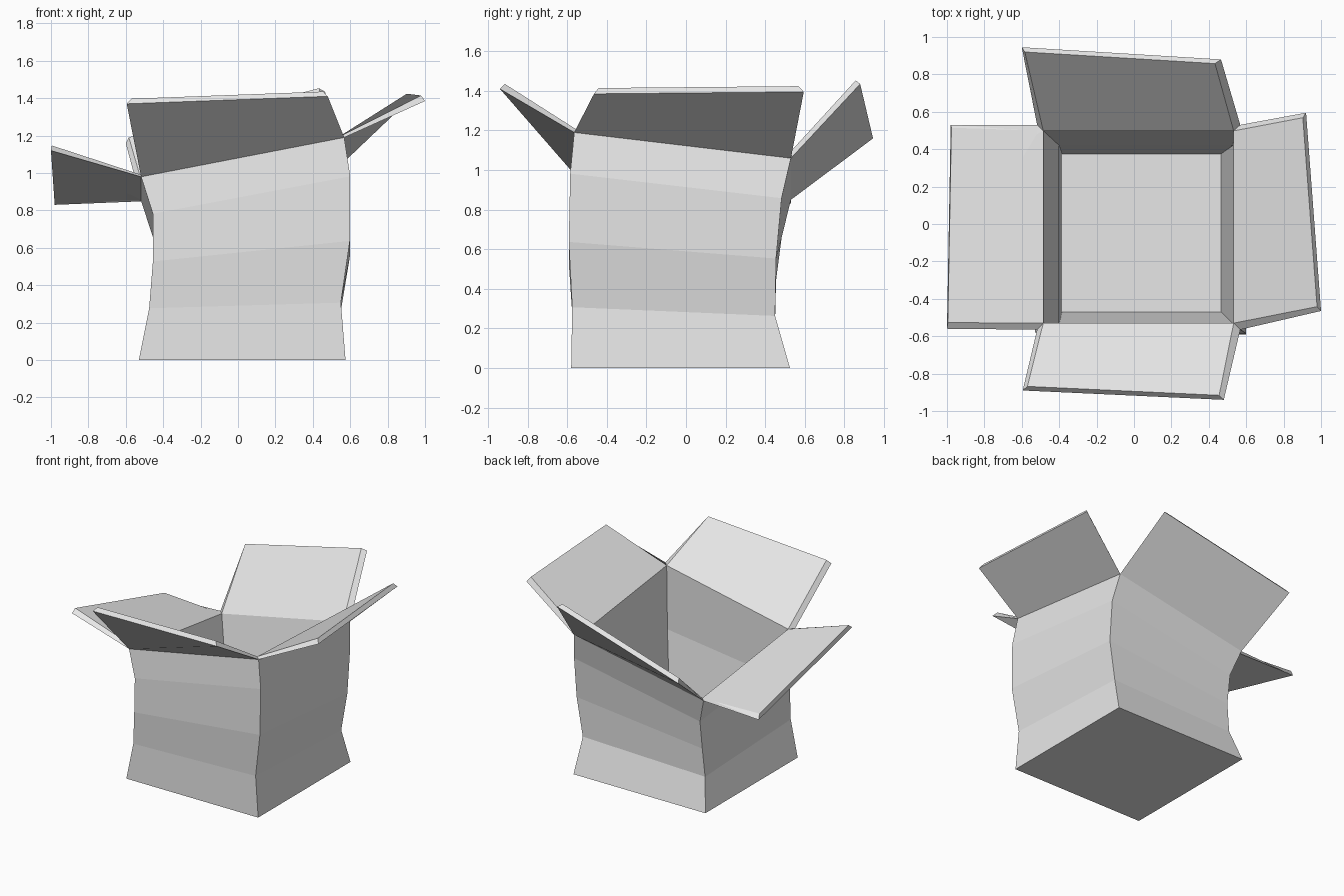
import bpy
import bmesh
from mathutils import Vector

cube = bpy.data.objects.get("Cube")
if cube:
    bpy.data.objects.remove(cube, do_unlink=True)

# Single plain card colour
card = bpy.data.materials.new("card_grey")
card.use_nodes = True
colour = (0.8, 0.8, 0.8, 1)
card.diffuse_color = colour
card.node_tree.nodes["Principled BSDF"].inputs["Base Color"].default_value = colour


def build(name, points, faces):
    """Make a flat-shaded closed object from points and index loops."""
    bm = bmesh.new()
    verts = [bm.verts.new(p) for p in points]
    for face in faces:
        bm.faces.new([verts[i] for i in face])
    bmesh.ops.recalc_face_normals(bm, faces=bm.faces)
    mesh = bpy.data.meshes.new(name)
    bm.to_mesh(mesh)
    bm.free()
    mesh.materials.append(card)
    obj = bpy.data.objects.new(name, mesh)
    bpy.context.collection.objects.link(obj)
    return obj


def ring(left, right, front, back, height, roll, pitch):
    """Four corners of a tilted level: front-left of frame, then anticlockwise."""
    corners = ((left, front, -1, -1), (right, front, 1, -1),
               (right, back, 1, 1), (left, back, -1, 1))
    return [Vector((x, y, height + sx * roll + sy * pitch)) for x, y, sx, sy in corners]


# Crumpled outer wall, from base to rim
outer = [
    ring(-0.53, 0.575, -0.58, 0.525, 0, 0, 0),
    ring(-0.475, 0.55, -0.575, 0.45, 0.27, 0.015, -0.022),
    ring(-0.455, 0.598, -0.592, 0.455, 0.54, 0.055, -0.042),
    ring(-0.455, 0.6, -0.585, 0.483, 0.82, 0.1, -0.062),
    ring(-0.518, 0.568, -0.565, 0.53, 1.02, 0.105, -0.065),
]
# Inner wall, from rim down to floor
inner = [
    ring(-0.485, 0.533, -0.53, 0.498, 1.02, 0.105, -0.065),
    ring(-0.4, 0.53, -0.535, 0.42, 0.6, 0.06, -0.045),
    ring(-0.385, 0.465, -0.47, 0.375, 0.1, 0, 0),
]

# Box body: stacked rings joined by quads, with base and floor caps
levels = outer + inner
points = [p for level in levels for p in level]
last = len(points) - 4
faces = [range(4), range(last, last + 4)]
for start in range(0, last, 4):
    for i in range(4):
        j = (i + 1) % 4
        faces.append((start + i, start + j, start + 4 + j, start + 4 + i))
build("box_body", points, faces)

# Flaps: each hinges on one rim side; tips are the outer edge's two corners
flaps = {
    "front_flap": ((-0.595, -0.89, 1.37), (0.48, -0.94, 1.41)),
    "left_flap": ((1, -0.465, 1.385), (0.92, 0.595, 1.395)),
    "back_flap": ((0.465, 0.88, 1.435), (-0.6, 0.945, 1.16)),
    "right_flap": ((-0.98, 0.53, 0.83), (-1, -0.56, 1.12)),
}
thickness = 0.035
inset = 0.025
box_faces = [(0, 1, 2, 3), (4, 5, 6, 7), (0, 1, 5, 4),
             (1, 2, 6, 5), (2, 3, 7, 6), (3, 0, 4, 7)]
for i, (name, tips) in enumerate(flaps.items()):
    j = (i + 1) % 4
    hinge_a, hinge_b = outer[-1][i], outer[-1][j]
    tip_a, tip_b = (Vector(t) for t in tips)
    along = (tip_b - tip_a).normalized()
    outward = (tip_a + tip_b) - (hinge_a + hinge_b)
    normal = along.cross(outward).normalized()
    if normal.z < 0:
        normal.negate()
    lift = normal * thickness
    under = [hinge_a, hinge_b, tip_b, tip_a]
    upper = [inner[0][i], inner[0][j],
             tip_b + lift - along * inset, tip_a + lift + along * inset]
    build(name, under + upper, box_faces)
